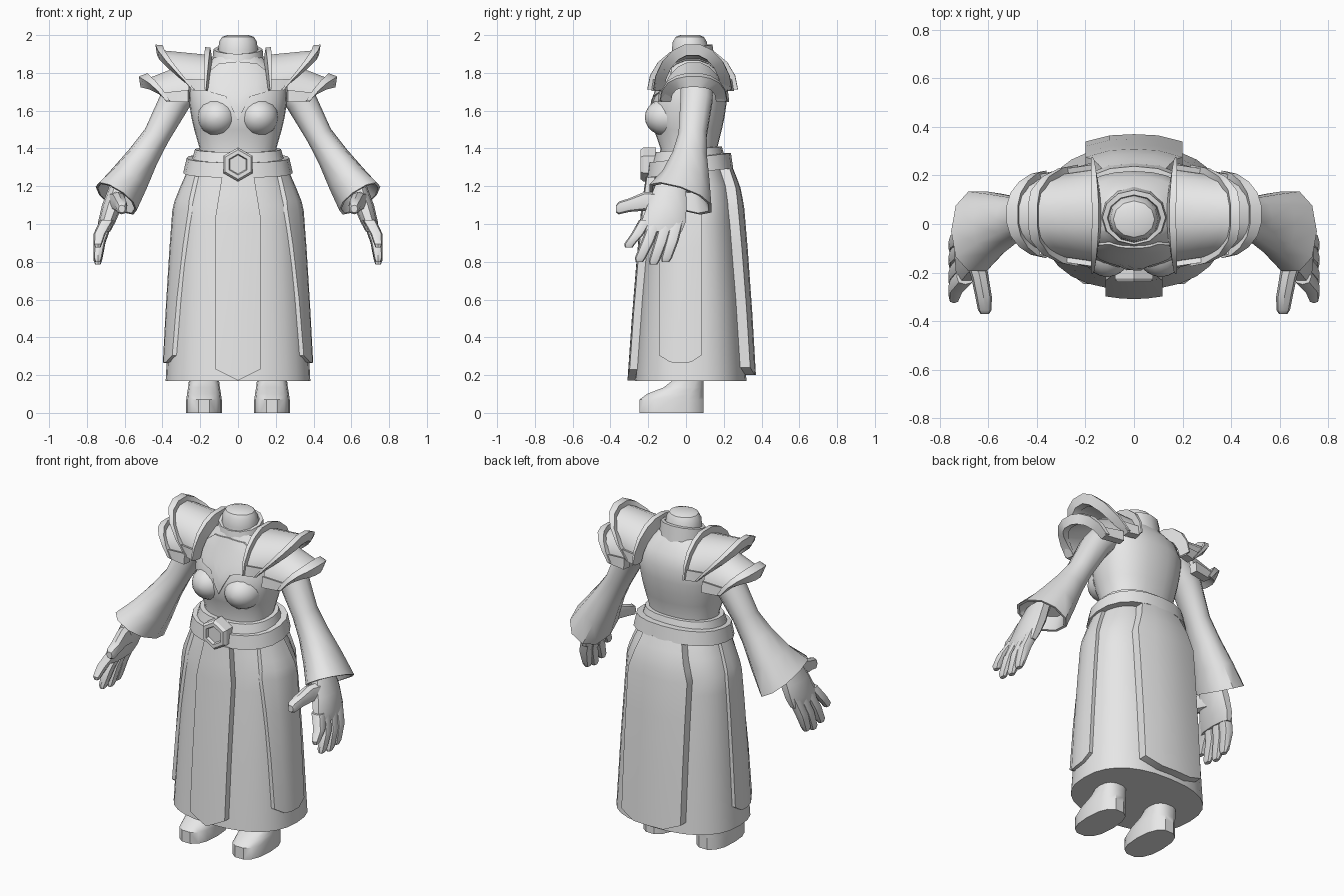
import bpy, bmesh, math
from mathutils import Vector as V

if "Cube" in bpy.data.objects:
    bpy.data.objects.remove(bpy.data.objects["Cube"])

grey = bpy.data.materials.new("plain grey")
grey.diffuse_color = (0.8, 0.8, 0.8, 1)
grey.use_nodes = True
grey.node_tree.nodes["Principled BSDF"].inputs["Base Color"].default_value = grey.diffuse_color


def finish(name, verts, faces, mirror=False, angle=35):
    me = bpy.data.meshes.new(name)
    me.from_pydata([tuple(v) for v in verts], [], faces)
    bm = bmesh.new()
    bm.from_mesh(me)
    bmesh.ops.recalc_face_normals(bm, faces=bm.faces)
    bm.to_mesh(me)
    bm.free()
    me.materials.append(grey)
    ob = bpy.data.objects.new(name, me)
    bpy.context.collection.objects.link(ob)
    bpy.ops.object.select_all(action='DESELECT')
    ob.select_set(True)
    bpy.context.view_layer.objects.active = ob
    bpy.ops.object.shade_smooth_by_angle(angle=math.radians(angle))
    if mirror:
        ob.modifiers.new("mirror", 'MIRROR')
    return ob


def power(c, p):
    return math.copysign(abs(c) ** (2 / p), c)


def loft(name, rings, n=12, p=2.0, mirror=False, angle=35):
    """Skin of closed rings, each (centre, axis, axis), with capped ends."""
    verts, faces = [], []
    for c, a, b in rings:
        for i in range(n):
            t = 2 * math.pi * i / n
            verts.append(V(c) + V(a) * power(math.cos(t), p) + V(b) * power(math.sin(t), p))
    for r in range(len(rings) - 1):
        for i in range(n):
            j = (i + 1) % n
            faces.append((r*n + i, r*n + j, (r+1)*n + j, (r+1)*n + i))
    faces += [tuple(range(n)), tuple(range(len(verts) - n, len(verts)))]
    return finish(name, verts, faces, mirror, angle)


def slab(name, f, us, vs, d0, d1, mirror=False, angle=35):
    """Closed plate following surface f(u, v, height) between two heights."""
    nu, nv = len(us), len(vs)
    verts = [f(u, v, d) for d in (d0, d1) for v in vs for u in us]
    k = nu * nv
    faces = []
    for j in range(nv - 1):
        for i in range(nu - 1):
            q = (j*nu + i, j*nu + i + 1, (j+1)*nu + i + 1, (j+1)*nu + i)
            faces += [q, tuple(x + k for x in q)]
    edge = ([i for i in range(nu)] + [j*nu + nu - 1 for j in range(1, nv)]
            + [(nv-1)*nu + i for i in range(nu - 2, -1, -1)] + [j*nu for j in range(nv - 2, 0, -1)])
    for a, b in zip(edge, edge[1:] + edge[:1]):
        faces.append((a, b, b + k, a + k))
    return finish(name, verts, faces, mirror, angle)


def interp(table, x):
    """Linear lookup in rows sorted by their first value."""
    if x <= table[0][0]:
        return table[0][1:]
    for a, b in zip(table, table[1:]):
        if x <= b[0]:
            t = (x - a[0]) / (b[0] - a[0])
            return [m + (n - m) * t for m, n in zip(a[1:], b[1:])]
    return table[-1][1:]


def flat_ring(z, rx, y0, y1, tilt=0.0):
    return ((0, (y0 + y1) / 2, z), (rx, 0, 0), (0, (y1 - y0) / 2, tilt))


def lin(a, b, n):
    return [a + (b - a) * i / n for i in range(n + 1)]


# Skirt and torso: height, half width, front, back
SKIRT = [(0.17, .383, -.27, .32), (0.6, .36, -.24, .295), (1.0, .335, -.205, .265),
         (1.1, .325, -.195, .255), (1.2, .285, -.18, .235), (1.3, .24, -.165, .195)]
TORSO = [(1.28, .215, -.15, .17), (1.40, .203, -.135, .165), (1.50, .232, -.17, .19),
         (1.57, .248, -.185, .205), (1.64, .258, -.18, .215), (1.72, .262, -.15, .218),
         (1.80, .23, -.115, .195), (1.86, .15, -.09, .15), (1.90, .11, -.07, .12)]
loft("skirt", [flat_ring(*r) for r in SKIRT], 28, 2.4)
loft("torso", [flat_ring(*r) for r in TORSO], 28, 2.3, angle=50)


def on_body(table, p, side, s, z, d):
    """Point on a lofted body, seen from a side, pushed outward by d."""
    rx, y0, y1 = interp(table, z)
    yc, ry = (y0 + y1) / 2, (y1 - y0) / 2
    if side == 'side':
        k = min(1, abs((s - yc) / ry))
        return (rx * (1 - k ** p) ** (1 / p) + d, s, z)
    sg = -1 if side == 'front' else 1
    k = min(1, abs(s / rx))
    return (s, yc + sg * (ry * (1 - k ** p) ** (1 / p) + d), z)


def panel(name, side, centre, top_w, low_w, z_top, hem, d, mirror=False):
    """Hanging cloth panel; hem gives lower edge height for u in -1..1."""
    def f(u, v, h):
        z = z_top + (hem(u) - z_top) * v
        w = top_w + (low_w - top_w) * min(1, v / .2)
        return on_body(SKIRT, 2.4, side, centre + u * w, z, h)
    slab(name, f, [-1, -.5, 0, .5, 1], [0, .05, .1, .15, .2, .4, .7, 1], -.02, d, mirror)


panel("front_panel", 'front', 0, .085, .118, 1.25, lambda u: .172 + .058 * abs(u), .04)
panel("back_panel", 'back', 0, .13, .2, 1.3, lambda u: .2 + .08 * max(0, abs(u) - .5), .052)
panel("side_panel", 'side', -.03, .08, .112, 1.27,
      lambda u: .265 + .04 * max(0, abs(u) - .45) / .55, .02, True)

# Chest: rounded bust and pointed yoke
for x in (-.11, .11):
    loft("bust", [((x, -.1 - .118 * math.sin(t), 1.565),
                   (.105 * math.cos(t), 0, 0), (0, 0, .1 * math.cos(t)))
                  for t in lin(0, 1.5, 6)], 16, angle=60)
HEM = [(0, 1.55), (.065, 1.675), (.14, 1.695), (.2, 1.76)]
slab("chest_yoke", lambda u, v, h: on_body(
    TORSO, 2.3, 'front', u, 1.86 - .02 * abs(u) / .2 - .07 * max(0, abs(u) - .1) / .1
    + (interp(HEM, abs(u))[0] - 1.86 + .02 * abs(u) / .2 + .07 * max(0, abs(u) - .1) / .1) * v, h),
     [-.2, -.14, -.1, -.065, -.03, 0, .03, .065, .1, .14, .2], lin(0, 1, 6), -.01, .009)

# Neck and collar
loft("neck", [flat_ring(1.84, .11, -.08, .13), flat_ring(1.92, .105, -.075, .12),
              flat_ring(1.965, .1, -.07, .11), flat_ring(1.99, .085, -.055, .095),
              flat_ring(2.0, .055, -.03, .07)], 12)
loft("collar", [flat_ring(1.83, .14, -.1, .155, .015), flat_ring(1.925, .13, -.085, .14, .025),
                flat_ring(1.925, .11, -.07, .12, .025), flat_ring(1.88, .1, -.06, .11, .02)], 12)

# Belt, sash and hexagonal buckle
loft("belt", [flat_ring(1.27, .24, -.16, .2, .025), flat_ring(1.27, .29, -.21, .25, .025),
              flat_ring(1.35, .272, -.2, .238, .025), flat_ring(1.35, .21, -.15, .18, .025)], 20, 2.3)
loft("sash", [flat_ring(1.32, .25, -.185, .21, .015), flat_ring(1.395, .228, -.165, .19, .015),
              flat_ring(1.395, .19, -.13, .15, .015)], 20, 2.3)
loft("buckle", [((0, y, 1.315), (0, 0, r), (r, 0, 0)) for y, r in
                ((-.16, .09), (-.225, .09), (-.24, .078), (-.24, .056), (-.222, .05))], 6, angle=20)


# Sleeves flaring to an open cuff
def sleeve_ring(x, y, z, a, b, tilt=0.0):
    return ((x, y, z), (.87 * a, 0, .5 * a), (0, b, -tilt * b))


loft("sleeve", [sleeve_ring(.23, .06, 1.77, .09, .09), sleeve_ring(.335, .055, 1.65, .083, .088),
                sleeve_ring(.43, .035, 1.47, .07, .078), sleeve_ring(.5, .02, 1.36, .082, .095, .1),
                sleeve_ring(.575, 0, 1.24, .105, .13, .2), sleeve_ring(.645, -.03, 1.135, .125, .172, .32),
                sleeve_ring(.645, -.03, 1.135, .112, .155, .32),
                sleeve_ring(.6, -.02, 1.21, .08, .1, .2)], 10, 2.2, True, 45)


# Hands: palm, four fingers, thumb
def hand_ring(x, y, z, a, b):
    return ((x, y, z), (a, 0, 0), (0, b, 0))


loft("palm", [hand_ring(.625, -.08, 1.22, .05, .08), hand_ring(.665, -.1, 1.1, .055, .108),
              hand_ring(.695, -.12, 1.01, .046, .122), hand_ring(.708, -.135, .96, .032, .118)],
     10, 2.6, True)
for k, (y0, y1, z1) in enumerate([(-.215, -.298, .875), (-.16, -.242, .8),
                                  (-.1, -.168, .785), (-.045, -.103, .8)]):
    loft("finger_%d" % (k + 1), [
        hand_ring(.695, y0, 1.02, .036, .034), hand_ring(.733, (y0 + y1) / 2, (1.02 + z1) / 2, .032, .034),
        hand_ring(.742, y1, z1 + .02, .022, .029), hand_ring(.742, y1 - .005, z1, .014, .02)], 8, 2.6, True)
loft("thumb", [((x, y, z), (a, 0, 0), (0, 0, b)) for x, y, z, a, b in
               ((.66, -.12, 1.11, .045, .06), (.635, -.22, 1.12, .036, .05),
                (.62, -.3, 1.1, .034, .036), (.615, -.355, 1.085, .028, .034),
                (.615, -.37, 1.08, .018, .02))], 8, 2.6, True)


# Shoulder guards: two arched plates per side with raised rims
def guard(inner, outer, yc, ry, z0, h, slope, spread):
    def f(u, t, d):
        a = abs(t)
        xi, xo = interp(inner, a)[0], interp(outer, a)[0]
        x = xi + (xo - xi) * u
        r = math.radians(t)
        top = h + slope * (x - .3)
        narrow = 1 - spread * u
        return (x + d * .15, yc + (ry * narrow + d) * math.sin(r), z0 + (top + d) * math.cos(r))
    return f


ts = [-88, -70, -50, -30, -12, 12, 30, 50, 70, 88]
upper = guard([(0, .145), (90, .165)], [(0, .435), (30, .415), (55, .36), (88, .235)],
              .035, .195, 1.705, .205, .1, .1)
lower = guard([(0, .26), (90, .26)], [(0, .525), (30, .5), (55, .455), (88, .375)],
              .04, .165, 1.645, .195, -.4, .12)
for name, f, w in (("upper_guard", upper, .12), ("lower_guard", lower, .16)):
    slab(name, f, lin(0, 1, 4), ts, -.02, .004, True)
    slab(name + "_outer_rim", f, [1 - w, 1.02], ts, -.026, .032, True)
    for end in (-1, 1):
        slab(name + "_end_rim", f, [0, .5, 1], [end * 74, end * 90], -.024, .024, True)
slab("upper_guard_inner_rim", upper, [-.03, .07], ts, -.026, .045, True)

# Boots
loft("boot", [((.18, (a + b) / 2, z), (w, 0, 0), (0, (b - a) / 2, 0)) for z, a, b, w in
              ((0, -.25, .095, .094), (.07, -.25, .095, .094), (.1, -.21, .095, .09),
               (.135, -.12, .095, .084), (.17, -.075, .095, .08), (.28, -.065, .09, .08))],
     14, 2.5, True)
